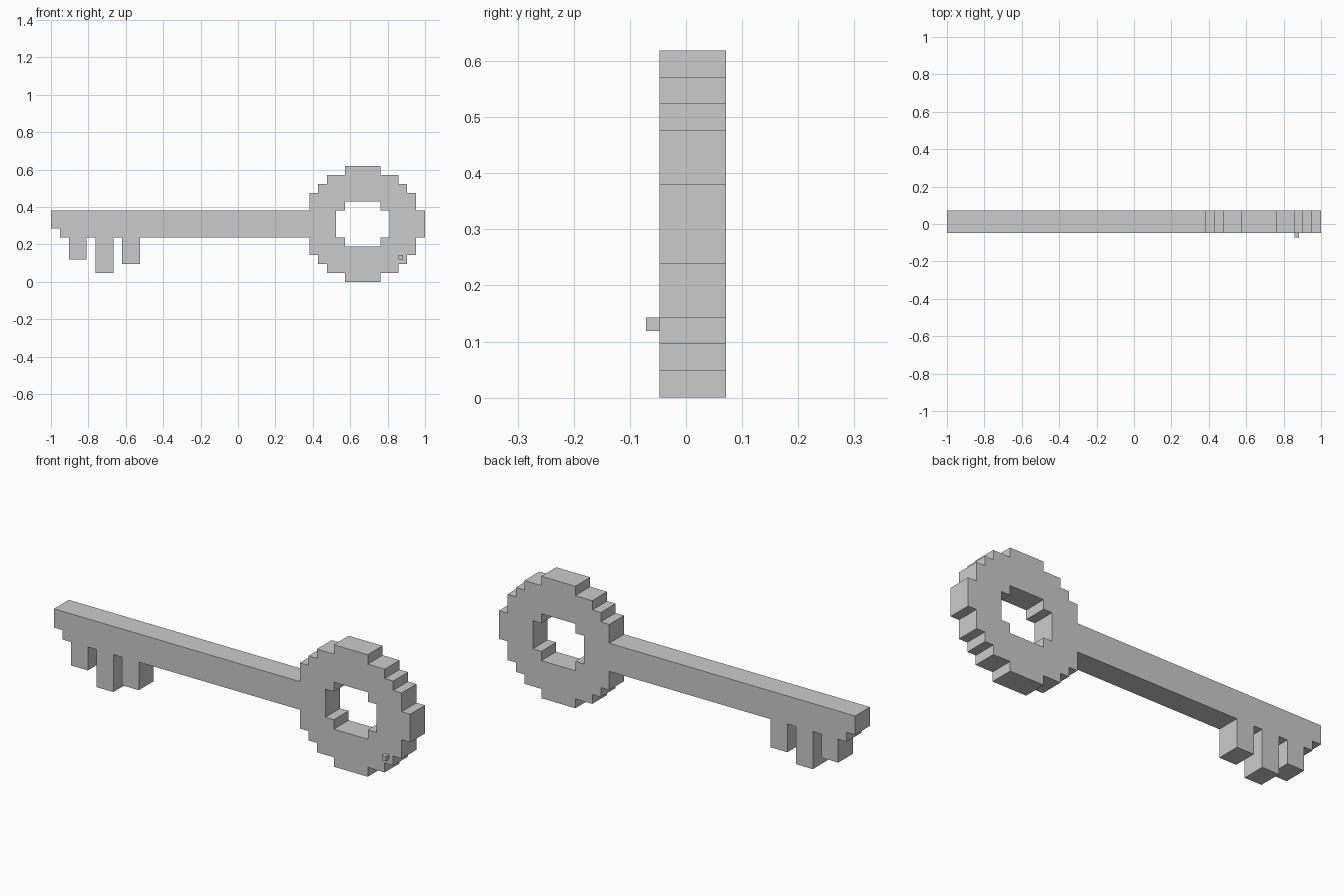
import bpy, bmesh
from math import pi

if "Cube" in bpy.data.objects:
    bpy.data.objects.remove(bpy.data.objects["Cube"])

U = 1 / 21                 # pixel size of the blocky key
FRONT, BACK = -1.0, 1.5    # depth range in pixels
MID_Z = 6.5                # mirror line of the bow


def mirror(points):
    """Mirror a path across the bow's centre line, reversed to continue it."""
    return [(x, 2 * MID_Z - z) for x, z in reversed(points)]


def extrude_profile(name, loops):
    """Solid from closed x/z loops (inner loops become holes)."""
    curve = bpy.data.curves.new(name, 'CURVE')
    curve.dimensions = '2D'
    curve.fill_mode = 'BOTH'
    curve.extrude = (BACK - FRONT) / 2 * U
    for loop in loops:
        spline = curve.splines.new('POLY')
        spline.points.add(len(loop) - 1)
        spline.use_cyclic_u = True
        for p, (x, z) in zip(spline.points, loop):
            p.co = (x * U, z * U, 0, 1)
    obj = bpy.data.objects.new(name, curve)
    bpy.context.collection.objects.link(obj)
    obj.location.y = (FRONT + BACK) / 2 * U
    obj.rotation_euler.x = pi / 2
    bpy.ops.object.select_all(action='DESELECT')
    obj.select_set(True)
    bpy.context.view_layer.objects.active = obj
    bpy.ops.object.convert(target='MESH')
    obj = bpy.context.object
    obj.name = name
    # Weld caps to walls and keep everything flat
    bm = bmesh.new()
    bm.from_mesh(obj.data)
    bmesh.ops.remove_doubles(bm, verts=bm.verts, dist=1e-4)
    bmesh.ops.recalc_face_normals(bm, faces=bm.faces)
    for f in bm.faces:
        f.smooth = False
    bm.to_mesh(obj.data)
    bm.free()
    return obj


# Stepped round bow: upper half, mirrored for the lower half
bow_top = [(8, 8), (8, 10), (9, 10), (9, 11), (10, 11), (10, 12), (12, 12), (12, 13),
           (16, 13), (16, 12), (18, 12), (18, 11), (19, 11), (19, 10), (20, 10),
           (20, 8), (21, 8)]
outline = bow_top + mirror(bow_top)

# Teeth under the shaft: left edge, right edge, bottom
for left, right, bottom in [(-13, -11, 2), (-16, -14, 1), (-19, -17, 2.5)]:
    outline += [(right, 5), (right, bottom), (left, bottom), (left, 5)]

# Stepped tip of the shaft
outline += [(-20, 5), (-20, 6), (-21, 6), (-21, 8)]

# Hole through the bow
hole_top = [(11, 8), (12, 8), (12, 9), (16, 9), (16, 8), (17, 8)]
extrude_profile("key_body", [outline, hole_top + mirror(hole_top)])

# Small stud on the front of the bow
bpy.ops.mesh.primitive_cube_add(size=0.5 * U, location=(18.25 * U, (FRONT - 0.25) * U, 2.75 * U))
bpy.context.object.name = "bow_stud"
